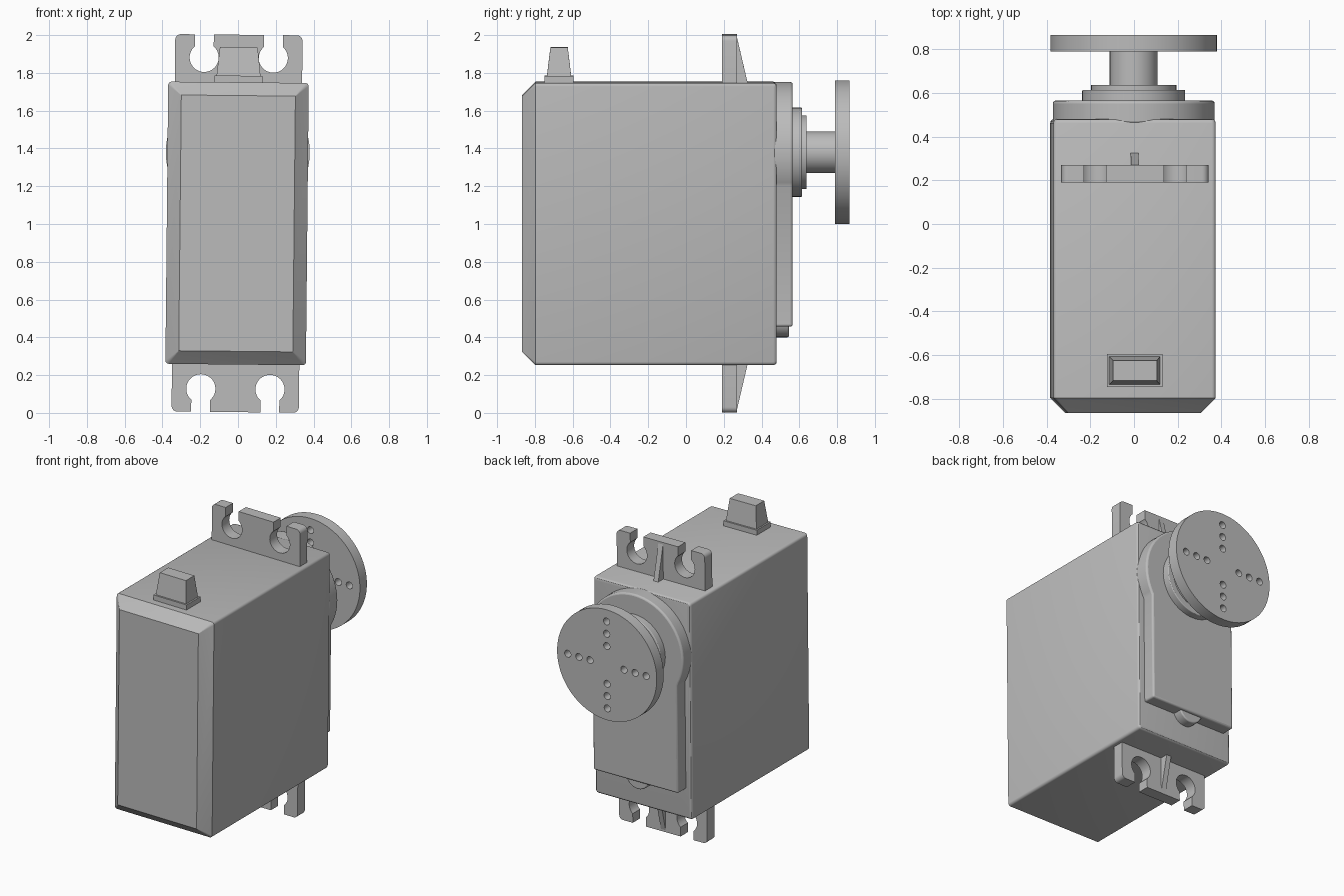
import bpy, bmesh
from math import pi, cos, sin, acos, sqrt, asin
from mathutils import Matrix, Vector

cube = bpy.data.objects.get("Cube")
if cube:
    bpy.data.objects.remove(cube, do_unlink=True)

grey = bpy.data.materials.new("light grey plastic")
grey.use_nodes = True
GREY = (0.5, 0.5, 0.5, 1)
grey.diffuse_color = GREY
grey.node_tree.nodes["Principled BSDF"].inputs["Base Color"].default_value = GREY

# The whole servo leans very slightly to its left
PIVOT = Vector((-0.005, 0, 1.0))
LEAN = Matrix.Translation(PIVOT) @ Matrix.Rotation(0.01, 4, 'Y') @ Matrix.Translation((0, 0, -1.0))
AXIS_Z = 1.38


def loft(name, rings, bevel=0):
    """Skin a closed solid over rings of equal point count."""
    bm = bmesh.new()
    loops = [[bm.verts.new(p) for p in ring] for ring in rings]
    n = len(loops[0])
    for a, b in zip(loops, loops[1:]):
        for i in range(n):
            j = (i + 1) % n
            bm.faces.new((a[i], a[j], b[j], b[i]))
    bm.faces.new(loops[0])
    bm.faces.new(loops[-1])
    bmesh.ops.recalc_face_normals(bm, faces=bm.faces)
    mesh = bpy.data.meshes.new(name)
    bm.to_mesh(mesh)
    bm.free()
    mesh.materials.append(grey)
    obj = bpy.data.objects.new(name, mesh)
    bpy.context.collection.objects.link(obj)
    if bevel:
        mod = obj.modifiers.new("soft edges", 'BEVEL')
        mod.width, mod.segments = bevel, 3
        mod.limit_method, mod.angle_limit = 'ANGLE', 0.6
    return obj


def arc(cx, cz, r, start, end, steps):
    return [(cx + r * cos(start + (end - start) * i / steps),
             cz + r * sin(start + (end - start) * i / steps)) for i in range(steps + 1)]


def prism(name, profile, y0, y1, bevel=0):
    """Extrude an (x, z) profile along y."""
    return loft(name, [[(x, y, z) for x, z in profile] for y in (y0, y1)], bevel)


def disc(name, r, y0, y1, x=0, z=AXIS_Z, steps=64, bevel=0):
    return prism(name, arc(x, z, r, 0, 2 * pi, steps)[:-1], y0, y1, bevel)


def rounded_rect(hw, hh, r):
    pts = []
    for k, (sx, sz) in enumerate(((1, 1), (-1, 1), (-1, -1), (1, -1))):
        pts += arc(sx * (hw - r), sz * (hh - r), r, k * pi / 2, (k + 1) * pi / 2, 4)
    return pts


# Main case: chamfered at the front, softly rounded elsewhere
HW, HH, MID = 0.372, 0.747, 1.003
sections = [(-0.867, 0.07, 0.002), (-0.797, 0, 0.018), (0.462, 0, 0.018),
            (0.472, 0.003, 0.017), (0.478, 0.009, 0.014), (0.48, 0.018, 0.01)]
loft("case", [[(x, y, z + MID) for x, z in rounded_rect(HW - d, HH - d, r)]
              for y, d, r in sections])

# Gearbox cover: round top with a narrower straight skirt
R, SKIRT, COVER_BASE = 0.371, 0.325, 0.46
a = acos(SKIRT / R)
cover = [(-SKIRT, COVER_BASE), (SKIRT, COVER_BASE)] + arc(0, AXIS_Z, R, -a, pi + a, 64)
prism("gearbox_cover", cover, 0.46, 0.565, 0.012)
disc("cover_boss", 0.09, 0.46, 0.545, z=0.49, steps=32, bevel=0.008)

# Output shaft stack
disc("lower_collar", 0.236, 0.55, 0.615, bevel=0.005)
disc("upper_collar", 0.195, 0.6, 0.638)
disc("output_shaft", 0.11, 0.62, 0.8, steps=48)

# Horn disc with a cross of drilled holes
horn = disc("horn_disc", 0.381, 0.79, 0.866, steps=96)
for k in range(4):
    for d in (0.13, 0.215, 0.3):
        drill = disc("drill", 0.024, 0.7, 0.95, x=d * cos(k * pi / 2),
                     z=AXIS_Z + d * sin(k * pi / 2), steps=20)
        drill.hide_render = True
        mod = horn.modifiers.new("hole", 'BOOLEAN')
        mod.operation, mod.solver, mod.object = 'DIFFERENCE', 'EXACT', drill
        bpy.context.view_layer.objects.active = horn
        bpy.ops.object.modifier_apply(modifier=mod.name)
        bpy.data.objects.remove(drill, do_unlink=True)

# Mounting flanges with keyhole slots, plus a wedge rib each
W, TIP, ROOT = 0.337, 0.999, 0.72
SLOT_X, SLOT_Z, HOLE, GAP, CORNER = 0.183, 0.877, 0.077, 0.05, 0.03
s = acos(GAP / HOLE)
half = [(W, ROOT)] + arc(W - CORNER, TIP - CORNER, CORNER, 0, pi / 2, 6)
half += [(SLOT_X + GAP, TIP)] + arc(SLOT_X, SLOT_Z, HOLE, s, -pi - s, 32) + [(SLOT_X - GAP, TIP)]
flange = half + [(-x, z) for x, z in reversed(half)]
for side, label in ((1, "upper"), (-1, "lower")):
    prism(label + "_flange", [(x, MID + side * z) for x, z in flange], 0.19, 0.27)
    wedge = [(0.26, ROOT), (0.332, ROOT), (0.27, 0.985), (0.26, 0.985)]
    loft(label + "_rib", [[(x, y, MID + side * z) for y, z in wedge] for x in (-0.018, 0.018)])


# Cable strain relief on the top
def block(name, levels):
    loft(name, [[(sx * hw, -0.672 + sy * hd, z) for sx, sy in ((1, 1), (-1, 1), (-1, -1), (1, -1))]
                for z, hw, hd in levels])


block("cable_grommet_base", [(1.72, 0.127, 0.076), (1.785, 0.127, 0.076)])
block("cable_grommet", [(1.77, 0.118, 0.066), (1.935, 0.1, 0.046)])

# Shade smoothly with sharp edges, then lean everything
parts = [o for o in bpy.context.scene.objects if o.type == 'MESH' and grey.name in o.data.materials]
bpy.ops.object.select_all(action='DESELECT')
for obj in parts:
    obj.data.transform(LEAN)
    obj.select_set(True)
bpy.context.view_layer.objects.active = parts[0]
bpy.ops.object.shade_smooth_by_angle(angle=0.5)
